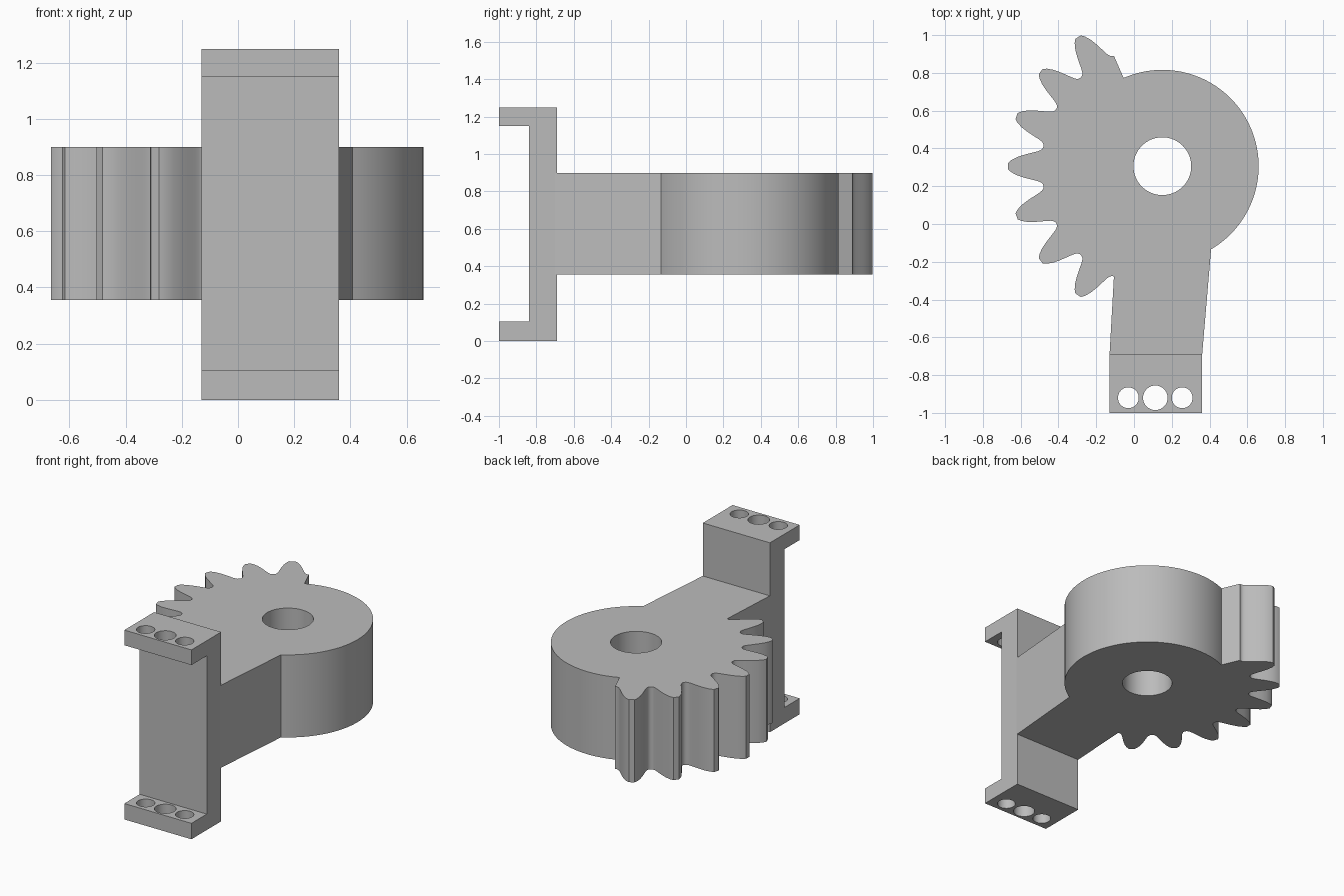
import bpy
import bmesh
from math import sin, cos, pi, radians
from mathutils import Vector

cube = bpy.data.objects.get("Cube")
if cube:
    bpy.data.objects.remove(cube, do_unlink=True)

# One plain grey for the whole part
grey = bpy.data.materials.new("plain grey")
grey.use_nodes = True
grey.diffuse_color = (0.5, 0.5, 0.5, 1)
grey.node_tree.nodes["Principled BSDF"].inputs["Base Color"].default_value = (0.5, 0.5, 0.5, 1)


def prism(name, outline, offset):
    """Extrude a closed 3D outline along the offset vector."""
    bm = bmesh.new()
    face = bm.faces.new([bm.verts.new(p) for p in outline])
    moved = bmesh.ops.extrude_face_region(bm, geom=[face])["geom"]
    bmesh.ops.translate(bm, vec=Vector(offset),
                        verts=[v for v in moved if isinstance(v, bmesh.types.BMVert)])
    # Close the starting side if the extrusion removed its face
    bmesh.ops.holes_fill(bm, edges=[e for e in bm.edges if e.is_boundary], sides=0)
    bmesh.ops.recalc_face_normals(bm, faces=bm.faces)
    mesh = bpy.data.meshes.new(name)
    bm.to_mesh(mesh)
    bm.free()
    mesh.materials.append(grey)
    obj = bpy.data.objects.new(name, mesh)
    bpy.context.collection.objects.link(obj)
    return obj


def select(obj):
    bpy.ops.object.select_all(action='DESELECT')
    obj.select_set(True)
    bpy.context.view_layer.objects.active = obj


def drill(obj, x, y, radius):
    """Cut a vertical round hole through the whole object."""
    ring = [(x + radius * cos(2 * pi * i / 64), y + radius * sin(2 * pi * i / 64), -0.2)
            for i in range(64)]
    cutter = prism("hole_cutter", ring, (0, 0, 1.8))
    cutter.hide_render = True
    cut = obj.modifiers.new("hole", 'BOOLEAN')
    cut.operation = 'DIFFERENCE'
    cut.solver = 'EXACT'
    cut.object = cutter
    select(obj)
    bpy.ops.object.modifier_apply(modifier=cut.name)
    bpy.data.objects.remove(cutter, do_unlink=True)


# Gear sector: round hub on the right, seven teeth on the left, arm to the front
CX, CY, HUB = 0.15, 0.306, 0.51
BOTTOM, TOP = 0.355, 0.90
PITCH = 360 / 19


def polar(radius, degrees):
    a = radians(degrees)
    return (CX + radius * cos(a), CY + radius * sin(a), BOTTOM)


# Half tooth from root to tip: radius and angle from the tooth centre
flank = [(0.638, PITCH / 2), (0.639, 8.8), (0.643, 8.1), (0.650, 7.5), (0.660, 7.0),
         (0.675, 6.45), (0.70, 5.7), (0.735, 4.7), (0.77, 3.6), (0.80, 2.3), (0.816, 1.2)]

hub_start, hub_end = -59.6, 180 - 3.5 * PITCH
outline = [polar(HUB, hub_start + (hub_end - hub_start) * i / 64) for i in range(65)]
for tooth in range(-3, 4):
    centre = 180 + tooth * PITCH
    rising = flank if tooth == -3 else flank[1:]
    outline += [polar(r, centre - a) for r, a in rising]
    outline += [polar(r, centre + a) for r, a in reversed(flank)]
outline += [(-0.13, -0.70, BOTTOM), (0.36, -0.70, BOTTOM)]

gear = prism("gear_sector_and_arm", outline, (0, 0, TOP - BOTTOM))
drill(gear, CX, CY, 0.153)

# Channel bracket: C-shaped side profile, open to the front
LEFT, RIGHT = -0.13, 0.36
profile = [(-1, 0), (-0.69, 0), (-0.69, 1.25), (-1, 1.25),
           (-1, 1.15), (-0.84, 1.15), (-0.84, 0.105), (-1, 0.105)]
bracket = prism("mounting_bracket", [(LEFT, y, z) for y, z in profile], (RIGHT - LEFT, 0, 0))

# Three bolt holes through both flanges
for x, radius in ((-0.03, 0.055), (0.113, 0.065), (0.255, 0.055)):
    drill(bracket, x, -0.92, radius)

for obj in (gear, bracket):
    select(obj)
    bpy.ops.object.shade_smooth_by_angle(angle=radians(35))
